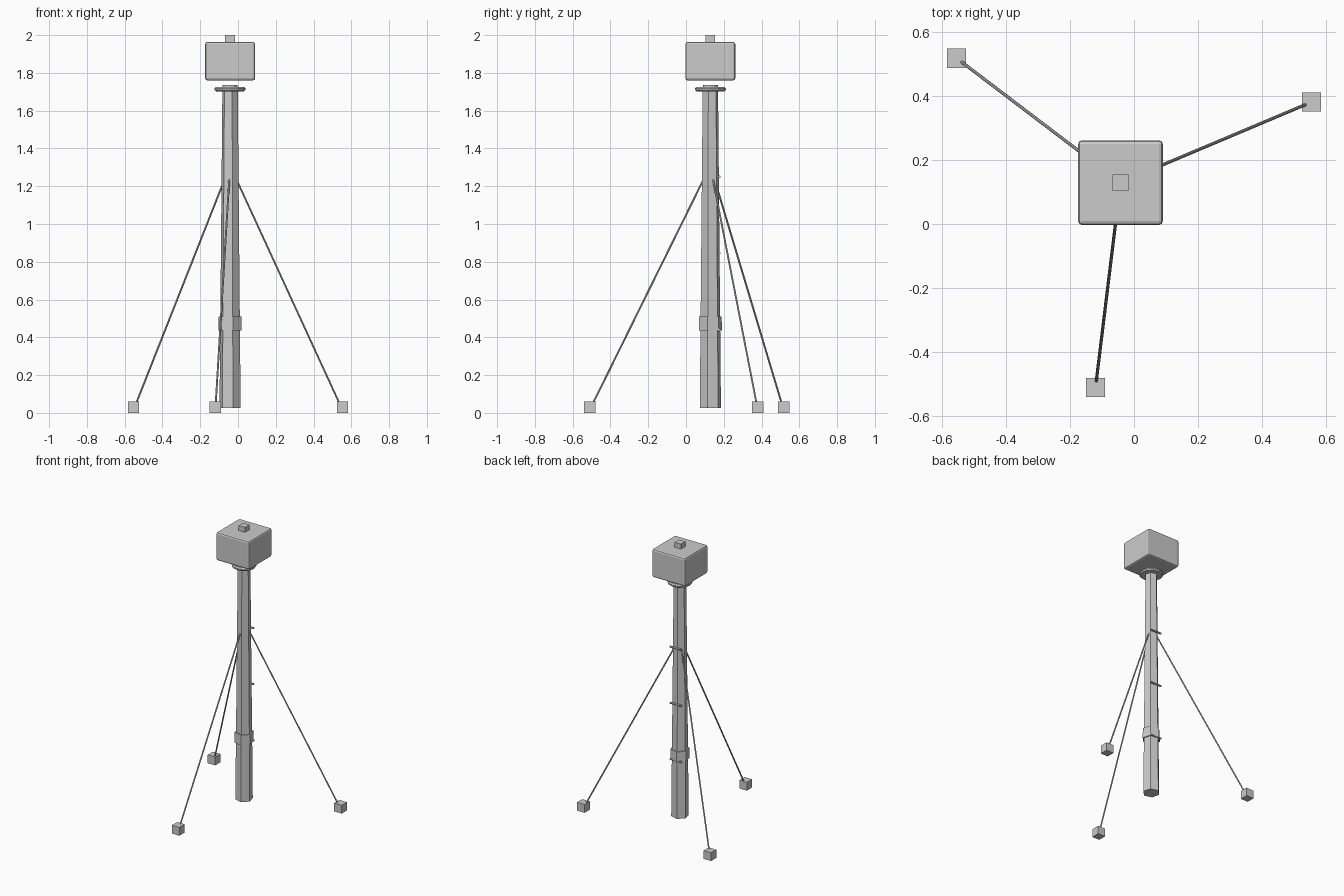
import bpy
import math
from mathutils import Vector

if "Cube" in bpy.data.objects:
    bpy.data.objects.remove(bpy.data.objects["Cube"], do_unlink=True)

# Single material for the whole mast
GREY = (0.6, 0.6, 0.6, 1)
grey = bpy.data.materials.new("light_grey")
grey.use_nodes = True
grey.diffuse_color = GREY
grey.node_tree.nodes["Principled BSDF"].inputs["Base Color"].default_value = GREY

AX, AY = -0.042, 0.129   # mast axis


def finish(name, bevel=0, segments=1):
    ob = bpy.context.object
    ob.name = name
    ob.data.materials.append(grey)
    if bevel:
        mod = ob.modifiers.new("bevel", "BEVEL")
        mod.width = bevel
        mod.segments = segments
    return ob


def box(name, centre, size, bevel=0, segments=1):
    bpy.ops.mesh.primitive_cube_add(size=1, location=centre)
    ob = bpy.context.object
    ob.scale = size
    bpy.ops.object.transform_apply(location=False, rotation=False, scale=True)
    return finish(name, bevel, segments)


def prism(name, z0, z1, r0, r1, sides, turn=0, bevel=0):
    bpy.ops.mesh.primitive_cone_add(vertices=sides, radius1=r0, radius2=r1, depth=z1 - z0,
                                    location=(AX, AY, (z0 + z1) / 2),
                                    rotation=(0, 0, math.radians(turn)))
    return finish(name, bevel)


def rod(name, start, end, radius, sides=8):
    a, b = Vector(start), Vector(end)
    bpy.ops.mesh.primitive_cylinder_add(vertices=sides, radius=radius, depth=(b - a).length,
                                        location=(a + b) / 2)
    ob = finish(name)
    ob.rotation_euler = (b - a).to_track_quat("Z", "Y").to_euler()
    return ob


# Tapered hexagonal mast with joint sleeve (a cone's first vertex lies on +y)
prism("mast", 0.025, 1.725, 0.058, 0.042, 6, 15)
prism("joint_sleeve", 0.436, 0.51, 0.063, 0.062, 6, 15)

# Top flange and neck
prism("top_flange", 1.702, 1.726, 0.082, 0.082, 12, 0, 0.008)
prism("neck", 1.715, 1.736, 0.04, 0.04, 12)

# Head housing and cap
box("head_housing", (AX, AY, 1.862), (0.264, 0.264, 0.204), 0.012, 2)
box("head_cap", (AX, AY, 1.975), (0.051, 0.051, 0.05))

# Climbing rungs on the back
for i, z in enumerate((0.44, 0.845, 1.25)):
    rod(f"rung_{i + 1}", (AX - 0.045, AY + 0.047, z), (AX + 0.045, AY + 0.047, z), 0.007)

# Guy wires and their anchor blocks
anchors = {"back_right": (-0.553, 0.517), "back_left": (0.553, 0.38), "front": (-0.12, -0.51)}
for side, (x, y) in anchors.items():
    box(f"{side}_anchor", (x, y, 0.03), (0.06, 0.06, 0.06))
    out = (Vector((x, y, 0)) - Vector((AX, AY, 0))).normalized()
    top = Vector((AX, AY, 1.235)) + out * 0.037
    foot = Vector((x, y, 0.04)) - out * 0.012
    rod(f"{side}_guy_wire", top, foot, 0.005)
